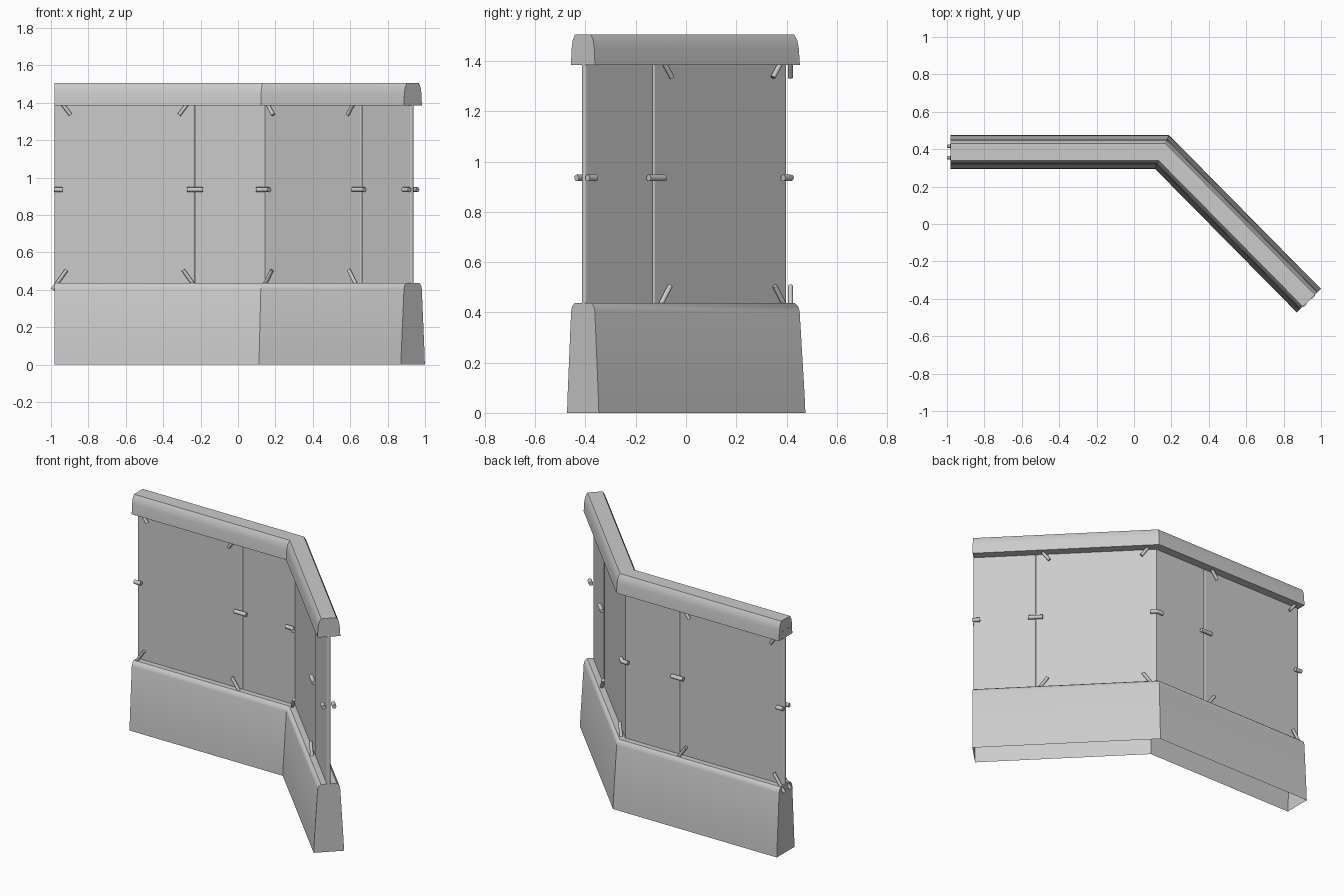
import bpy, bmesh, math
from mathutils import Vector

if "Cube" in bpy.data.objects:
    bpy.data.objects.remove(bpy.data.objects["Cube"])

grey = bpy.data.materials.new("concrete_grey")
grey.diffuse_color = (0.6, 0.6, 0.6, 1)
grey.use_nodes = True
grey.node_tree.nodes["Principled BSDF"].inputs["Base Color"].default_value = grey.diffuse_color

# Plan centre line: straight run, corner, angled run
LEFT, CORNER, RIGHT = Vector((-0.98, 0.385)), Vector((0.15, 0.385)), Vector((0.935, -0.41))
D1, D2 = (CORNER - LEFT).normalized(), (RIGHT - CORNER).normalized()
SEAM1 = Vector((-0.23, 0.385))
SEAM2 = CORNER + D2 * 0.735


def left_of(d):
    return Vector((-d.y, d.x))


def finish(name, bm, smooth=True):
    bmesh.ops.recalc_face_normals(bm, faces=bm.faces)
    me = bpy.data.meshes.new(name)
    bm.to_mesh(me)
    bm.free()
    ob = bpy.data.objects.new(name, me)
    bpy.context.collection.objects.link(ob)
    me.materials.append(grey)
    if smooth:
        bpy.context.view_layer.objects.active = ob
        ob.select_set(True)
        bpy.ops.object.shade_smooth_by_angle(angle=math.radians(35))
        ob.select_set(False)
    return ob


def sweep(name, path, profile, open_bottom=False):
    """Mitred sweep of an (offset, z) loop along a plan path; first and last points form the bottom."""
    bm = bmesh.new()
    rings = []
    for i, p in enumerate(path):
        a = (p - path[i - 1]).normalized() if i else (path[1] - p).normalized()
        b = (path[i + 1] - p).normalized() if i < len(path) - 1 else a
        n = (left_of(a) + left_of(b)).normalized()
        n /= n.dot(left_of(a))
        rings.append([bm.verts.new((p.x + n.x * o, p.y + n.y * o, z)) for o, z in profile])
    k = len(profile)
    for r, q in zip(rings, rings[1:]):
        for j in range(k - 1 if open_bottom else k):
            bm.faces.new((r[j], r[(j + 1) % k], q[(j + 1) % k], q[j]))
    bm.faces.new(rings[0])
    bm.faces.new(rings[-1])
    return finish(name, bm)


def mirrored(half):
    return half + [(-o, z) for o, z in reversed(half)]


# Tapered footing (hollow underneath) and capping rail
route = [LEFT, CORNER, RIGHT]
sweep("footing", route, mirrored([(0.09, 0), (0.087, 0.07), (0.067, 0.405), (0.061, 0.425), (0.047, 0.437)]), True)
sweep("cap_rail", route, mirrored([(0.068, 1.385), (0.064, 1.45), (0.058, 1.483), (0.045, 1.505)]))


# Thin upright panels with rounded vertical end edges
T = 0.012


def panel(name, path):
    ob = sweep(name, path, mirrored([(T, 0.42), (T, 1.40)]))
    bm = bmesh.new()
    bm.from_mesh(ob.data)
    ends = (path[0], path[-1])
    edges = [e for e in bm.edges
             if abs(e.verts[0].co.z - e.verts[1].co.z) > 0.5
             and any((e.verts[0].co.xy - p).length < 0.02 for p in ends)]
    bmesh.ops.bevel(bm, geom=edges, offset=0.009, segments=3, affect='EDGES', profile=0.5)
    bm.to_mesh(ob.data)
    bm.free()
    bpy.context.view_layer.objects.active = ob
    ob.select_set(True)
    bpy.ops.object.shade_smooth_by_angle(angle=math.radians(35))
    ob.select_set(False)


panel("left_panel", [LEFT, SEAM1])
panel("corner_panel", [SEAM1, CORNER, SEAM2])
panel("right_panel", [SEAM2, RIGHT])


def rod(name, points, radius=0.011, sides=12):
    """Round bar through the given points."""
    bm = bmesh.new()
    pts = [Vector(p) for p in points]
    rings = []
    for i, p in enumerate(pts):
        t = (pts[min(i + 1, len(pts) - 1)] - pts[max(i - 1, 0)]).normalized()
        u = t.cross(Vector((0, 0, 1))).normalized()
        v = u.cross(t)
        rings.append([bm.verts.new(p + radius * (math.cos(a) * u + math.sin(a) * v))
                      for a in (2 * math.pi * j / sides for j in range(sides))])
    for r, q in zip(rings, rings[1:]):
        for j in range(sides):
            bm.faces.new((r[j], r[(j + 1) % sides], q[(j + 1) % sides], q[j]))
    bm.faces.new(rings[0])
    bm.faces.new(rings[-1])
    finish(name, bm)


OFF = 0.031
CLIP_Z = 0.935
for side, label in ((1, "back"), (-1, "front")):
    def at(p, d, s, z):
        q = p + d * s + left_of(d) * OFF * side
        return (q.x, q.y, z)

    # Horizontal clips across seams, corner and ends
    rod(f"seam_clip_left_{label}", [at(SEAM1, D1, s, CLIP_Z) for s in (-0.042, 0.042)], 0.013)
    rod(f"seam_clip_right_{label}", [at(SEAM2, D2, s, CLIP_Z) for s in (-0.045, 0.045)], 0.013)
    rod(f"end_clip_left_{label}", [at(LEFT, D1, s, CLIP_Z) for s in (-0.005, 0.042)], 0.013)
    rod(f"end_clip_right_{label}", [at(RIGHT, D2, s, CLIP_Z) for s in (-0.042, 0.005)], 0.013)
    bend = left_of((D1 + D2).normalized()) * OFF * side / D1.dot((D1 + D2).normalized())
    mid = CORNER + bend
    rod(f"corner_clip_{label}", [(*(mid - D1 * 0.042), CLIP_Z), (*mid, CLIP_Z),
                                 (*(mid + D2 * 0.042), CLIP_Z)], 0.013)

    # Slanted tie rods at the four corners of each tied panel
    for where, start, end, d in (("left", LEFT, SEAM1, D1), ("right", CORNER, SEAM2, D2)):
        for p, sgn, part in ((start, 1, "inner"), (end, -1, "outer")):
            s0 = -0.012 if sgn > 0 else 0.012
            if where == "right":
                s0 = 0.0
            rod(f"tie_{where}_{part}_low_{label}",
                [at(p, d, s0, 0.40), at(p, d, s0 + sgn * 0.075, 0.505)], 0.01)
            rod(f"tie_{where}_{part}_high_{label}",
                [at(p, d, sgn * 0.005, 1.44), at(p, d, sgn * 0.085, 1.335)], 0.01)
